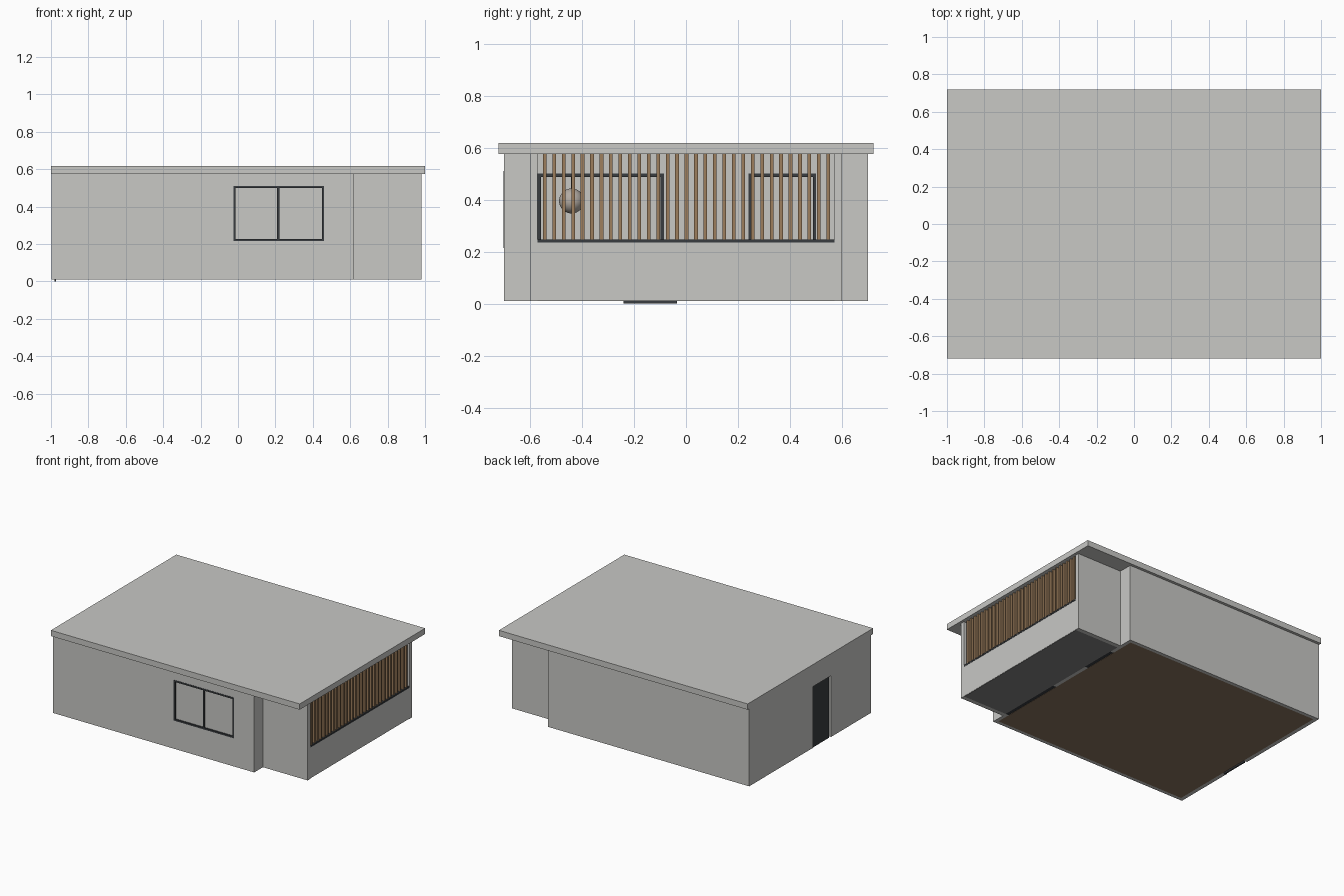
import bpy
from mathutils import Vector

if "Cube" in bpy.data.objects:
    bpy.data.objects.remove(bpy.data.objects["Cube"])


def material(name, r, g, b):
    m = bpy.data.materials.new(name)
    m.use_nodes = True
    m.diffuse_color = (r, g, b, 1)
    m.node_tree.nodes["Principled BSDF"].inputs["Base Color"].default_value = (r, g, b, 1)
    return m


PLASTER = material("pale plaster", 0.58, 0.58, 0.56)
FRAME = material("dark frame", 0.04, 0.045, 0.05)
SLAT = material("slat timber", 0.34, 0.21, 0.11)
WOOD = material("floor wood", 0.25, 0.17, 0.11)
STONE = material("dark stone", 0.22, 0.22, 0.22)
SHADE = material("lamp shade", 0.45, 0.41, 0.37)

QUADS = [(0, 1, 3, 2), (4, 6, 7, 5), (0, 4, 5, 1), (2, 3, 7, 6), (0, 2, 6, 4), (1, 5, 7, 3)]


def boxes(name, spans, mat):
    """One object made of boxes, each given as x, y and z ranges."""
    verts, faces = [], []
    for xs, ys, zs in spans:
        n = len(verts)
        verts += [(x, y, z) for x in xs for y in ys for z in zs]
        faces += [tuple(n + i for i in q) for q in QUADS]
    mesh = bpy.data.meshes.new(name)
    mesh.from_pydata(verts, [], faces)
    mesh.materials.append(mat)
    ob = bpy.data.objects.new(name, mesh)
    bpy.context.collection.objects.link(ob)
    return ob


def cut(ob, spans):
    """Cut box openings, then bake the result."""
    for span in spans:
        cutter = boxes("cutter", [span], PLASTER)
        cutter.hide_render = True
        mod = ob.modifiers.new("opening", "BOOLEAN")
        mod.operation, mod.solver, mod.object = "DIFFERENCE", "EXACT", cutter
        deps = bpy.context.evaluated_depsgraph_get()
        mesh = bpy.data.meshes.new_from_object(ob.evaluated_get(deps))
        ob.modifiers.clear()
        ob.data = mesh
        bpy.data.objects.remove(cutter)


def frame(name, axis, depth, us, vs, posts=(), t=0.012):
    """Rectangular frame in a wall; axis is the wall's normal."""
    (u0, u1), (v0, v1) = us, vs
    bars = [((u0, u0 + t), vs), ((u1 - t, u1), vs), (us, (v0, v0 + t)), (us, (v1 - t, v1))]
    bars += [((p - t / 2, p + t / 2), vs) for p in posts]
    spans = [(depth, u, v) if axis == "x" else (u, depth, v) for u, v in bars]
    return boxes(name, spans, FRAME)


# Main dimensions
BASE, EAVE = 0.01, 0.575
STEP, FRONT = 0.62, 0.98
WINDOW = ((-0.025, 0.46), (0.215, 0.51))
SLIDING = ((-0.57, -0.085), (BASE, 0.5))
SIDE = ((0.24, 0.5), (BASE, 0.5))
ENTRY = (-0.24, -0.035)

# House shell with its openings
walls = boxes("house_walls", [((-0.998, STEP), (-0.70, 0.70), (BASE, EAVE))], PLASTER)
cut(walls, [
    ((-0.97, 0.595), (-0.675, 0.675), (-0.1, 0.7)),
    (WINDOW[0], (-0.8, -0.6), WINDOW[1]),
    ((-1.1, -0.9), ENTRY, (-0.1, 0.455)),
    ((0.5, 0.7), SLIDING[0], (-0.1, 0.5)),
    ((0.5, 0.7), SIDE[0], (-0.1, 0.5)),
])
boxes("roof_slab", [((-1, 1), (-0.72, 0.72), (EAVE, 0.617))], PLASTER)
boxes("house_floor", [((-0.97, 0.595), (-0.675, 0.675), (BASE, 0.02))], WOOD)
boxes("inner_walls", [((-0.35, -0.33), (-0.675, 0.675), (0.02, EAVE)),
                      ((-0.33, 0.595), (0.1, 0.12), (0.02, EAVE))], PLASTER)

# Windows and doors
frame("front_window_frame", "y", (-0.702, -0.68), *WINDOW, posts=[0.215])
boxes("front_window_panes", [(WINDOW[0], (-0.692, -0.686), WINDOW[1])], PLASTER)
frame("sliding_door_frame", "x", (0.597, 0.622), *SLIDING, posts=[-0.092])
frame("balcony_door_frame", "x", (0.597, 0.622), *SIDE)
boxes("entry_door", [((-0.982, -0.972), ENTRY, (BASE, 0.455))], FRAME)
boxes("entry_threshold", [((-0.982, -0.972), ENTRY, (0, BASE))], FRAME)

# Balcony
boxes("balcony_side_walls", [((STEP, FRONT), ys, (BASE, EAVE))
                             for ys in ((-0.60, -0.57), (0.57, 0.60))], PLASTER)
boxes("balcony_parapet", [((0.955, FRONT - 0.002), (-0.57, 0.57), (BASE + 0.002, 0.237))], PLASTER)
boxes("balcony_floor", [((STEP, FRONT - 0.004), (-0.57, 0.57), (BASE, 0.03))], STONE)
boxes("parapet_rail", [((0.952, FRONT), (-0.57, 0.57), (0.236, 0.247))], FRAME)
spacing = 1.09 / 30
boxes("slat_screen", [((0.955, 0.975), (y - 0.007, y + 0.007), (0.247, EAVE))
                      for y in (-0.543 + i * spacing for i in range(31))], SLAT)

# Balcony table and slatted chairs
boxes("balcony_table", [((0.72, 0.86), (0.03, 0.21), (0.165, 0.175))]
      + [((x, x + 0.01), (y, y + 0.01), (0.03, 0.165))
         for x in (0.725, 0.845) for y in (0.035, 0.195)], SLAT)
for side, name in ((-1, "near_chair"), (1, "far_chair")):
    mid, back = 0.12 + side * 0.2, 0.12 + side * 0.26
    legs = [((x, x + 0.008), (mid + d - 0.004, mid + d + 0.004), (0.03, 0.11))
            for x in (0.73, 0.842) for d in (-0.05, 0.05)]
    bars = [((0.73 + i * 0.02, 0.74 + i * 0.02), (back - 0.004, back + 0.004), (0.11, 0.21))
            for i in range(6)]
    seat = [((0.73, 0.85), (mid - 0.06, mid + 0.06), (0.1, 0.11))]
    boxes(name, legs + bars + seat, SLAT)

# Pendant lamp inside, behind the sliding door
lamp_at = Vector((0.4, -0.44, 0.395))
bpy.ops.mesh.primitive_uv_sphere_add(segments=32, ring_count=16, radius=0.048, location=lamp_at)
lamp = bpy.context.object
lamp.name = "pendant_lamp"
lamp.data.materials.append(SHADE)
bpy.ops.object.shade_smooth()
boxes("lamp_cord", [((lamp_at.x - 0.002, lamp_at.x + 0.002),
                     (lamp_at.y - 0.002, lamp_at.y + 0.002), (lamp_at.z + 0.045, EAVE))], FRAME)
